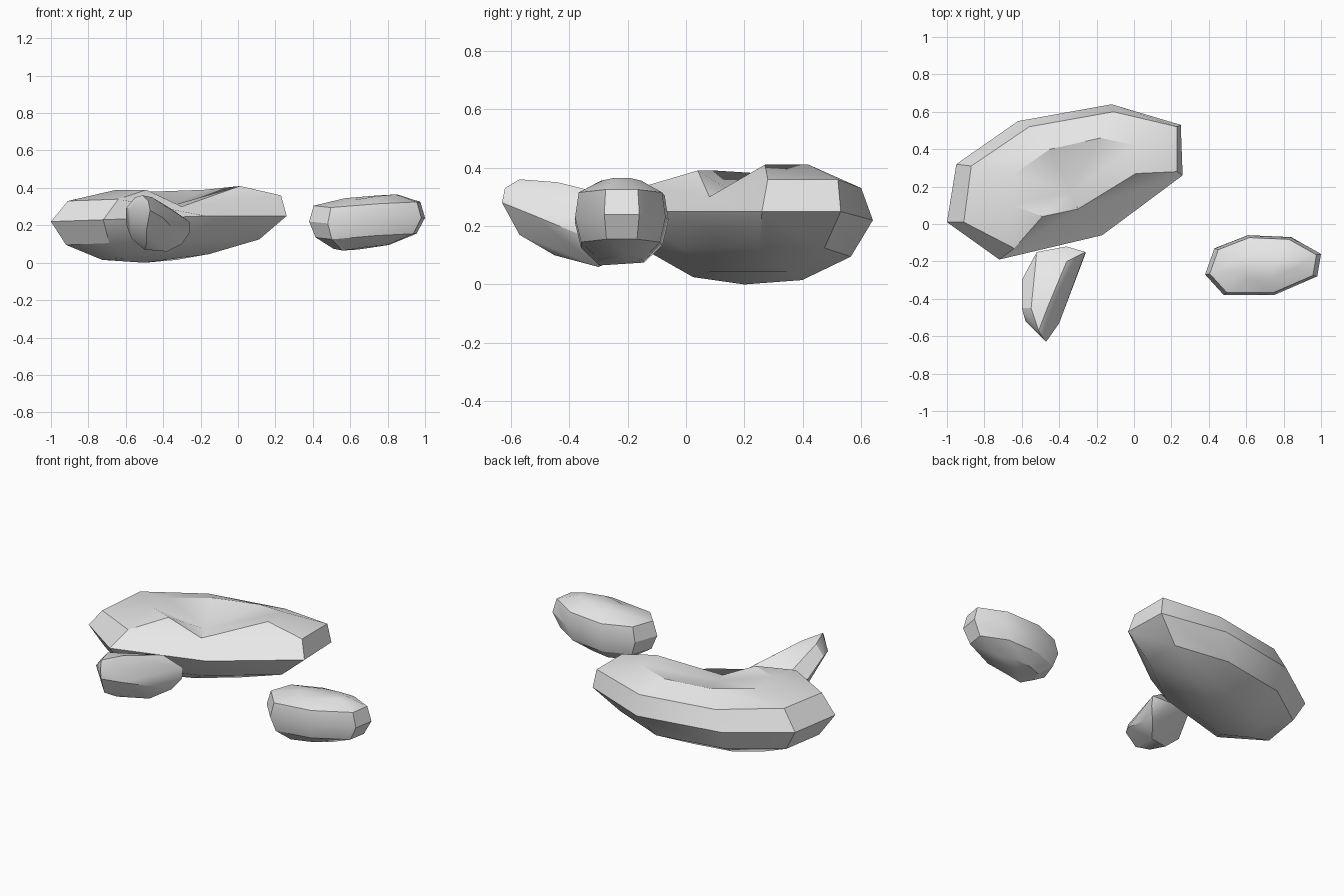
import bpy
import bmesh
import math
from mathutils import Vector

default_cube = bpy.data.objects.get("Cube")
if default_cube:
    bpy.data.objects.remove(default_cube, do_unlink=True)

# One plain stone colour
stone = bpy.data.materials.new("stone_grey")
stone.use_nodes = True
grey = (0.8, 0.8, 0.8, 1)
stone.diffuse_color = grey
stone.node_tree.nodes["Principled BSDF"].inputs["Base Color"].default_value = grey


def points(coords):
    """Turn coordinates in hundredths into vectors."""
    return [Vector(c) / 100 for c in coords]


def shrink(ring, centre, factor, rise):
    """Copy a ring, scaled in plan about a centre and shifted in height."""
    cx, cy = centre
    return [Vector((cx + (p.x - cx) * factor,
                    cy + (p.y - cy) * factor,
                    p.z + rise)) for p in ring]


def finish(bm, name):
    """Make a stone object from the mesh, smooth across its gentle edges."""
    bmesh.ops.remove_doubles(bm, verts=bm.verts[:], dist=0.001)
    bmesh.ops.recalc_face_normals(bm, faces=bm.faces[:])
    mesh = bpy.data.meshes.new(name)
    bm.to_mesh(mesh)
    bm.free()
    mesh.materials.append(stone)
    obj = bpy.data.objects.new(name, mesh)
    bpy.context.collection.objects.link(obj)
    bpy.ops.object.select_all(action="DESELECT")
    obj.select_set(True)
    bpy.context.view_layer.objects.active = obj
    bpy.ops.object.shade_smooth_by_angle(angle=math.radians(30))
    return obj


def loft_rock(name, rings, bottom, top):
    """Bridge rings from bottom to top and close both ends with a fan."""
    bm = bmesh.new()
    loops = [[bm.verts.new(p) for p in ring] for ring in rings]
    count = len(loops[0])
    for lower, upper in zip(loops, loops[1:]):
        for i in range(count):
            j = (i + 1) % count
            bm.faces.new((lower[i], lower[j], upper[j], upper[i]))
    for loop, tip in ((loops[0], bottom), (loops[-1], top)):
        centre = bm.verts.new(tip)
        for i in range(count):
            bm.faces.new((loop[i], loop[(i + 1) % count], centre))
    return finish(bm, name)


def hull_rock(name, corners):
    """Wrap a set of corners in a convex stone."""
    bm = bmesh.new()
    for corner in corners:
        bm.verts.new(corner)
    hull = bmesh.ops.convex_hull(bm, input=bm.verts[:])
    loose = {v for v in hull["geom_interior"] + hull["geom_unused"]
             if isinstance(v, bmesh.types.BMVert)}
    bmesh.ops.delete(bm, geom=list(loose), context="VERTS")
    return finish(bm, name)


# Large rock: waist, shoulder and hollow rim, with a notch open to the front
notch = (-30, 8, 30)
waist = points([(-100, 1, 22), (-95, 32, 22), (-62, 55, 22), (-12, 64, 22),
                (25, 53, 25), (26, 26, 25), (-17, -6, 25), (-72, -19, 23)])
shoulder = points([(-91, 1, 33), (-87, 31, 34), (-56, 52, 33), (-11, 60, 33),
                   (23, 52, 36), (23, 28, 36), notch, (-64, -13, 34)])
rim = points([(-65, 10, 39), (-65, 26, 38), (-45, 40, 38), (-18, 46, 39),
              (1, 42, 41), (1, 27, 41), notch, (-49, 4, 39)])
belly = shrink(waist, (-0.55, 0.22), 0.82, -0.125)
base = shrink(waist, (-0.5, 0.2), 0.45, -0.205)
loft_rock("large_rock", [base, belly, waist, shoulder, rim],
          Vector((-0.5, 0.2, 0)), Vector((-0.34, 0.17, 0.31)))

# Small oval rock
waist = points([(38, -27, 22), (43, -13, 22), (61, -6, 22), (84, -7, 23),
                (100, -16, 24), (98, -28, 24), (75, -38, 23), (48, -38, 21)])
middle = (0.69, -0.22)
shoulder = shrink(waist, middle, 0.92, 0.085)
crown = shrink(waist, (0.73, -0.22), 0.45, 0.125)
belly = shrink(waist, (0.65, -0.22), 0.87, -0.085)
base = shrink(waist, (0.63, -0.22), 0.48, -0.145)
loft_rock("oval_rock", [base, belly, waist, shoulder, crown],
          Vector((0.64, -0.22, 0.07)), Vector((0.75, -0.22, 0.36)))

# Small wedge rock: high front tip, sloping back, rounded underside
tip = points([(-47, -63, 28), (-48, -62, 33), (-51, -57, 36), (-58, -52, 29),
              (-40, -53, 24)])
back = points([(-60, -45, 29), (-60, -30, 21), (-55, -45, 35), (-46, -44, 35),
               (-36, -20, 29), (-52, -15, 22), (-36, -12, 20)])
heel = points([(-26, -15, 22), (-26, -16, 16), (-30, -20, 10), (-31, -29, 14)])
underside = points([(-38, -30, 6), (-50, -33, 7), (-49, -45, 10),
                    (-49, -57, 17), (-57, -30, 13)])
hull_rock("wedge_rock", tip + back + heel + underside)
